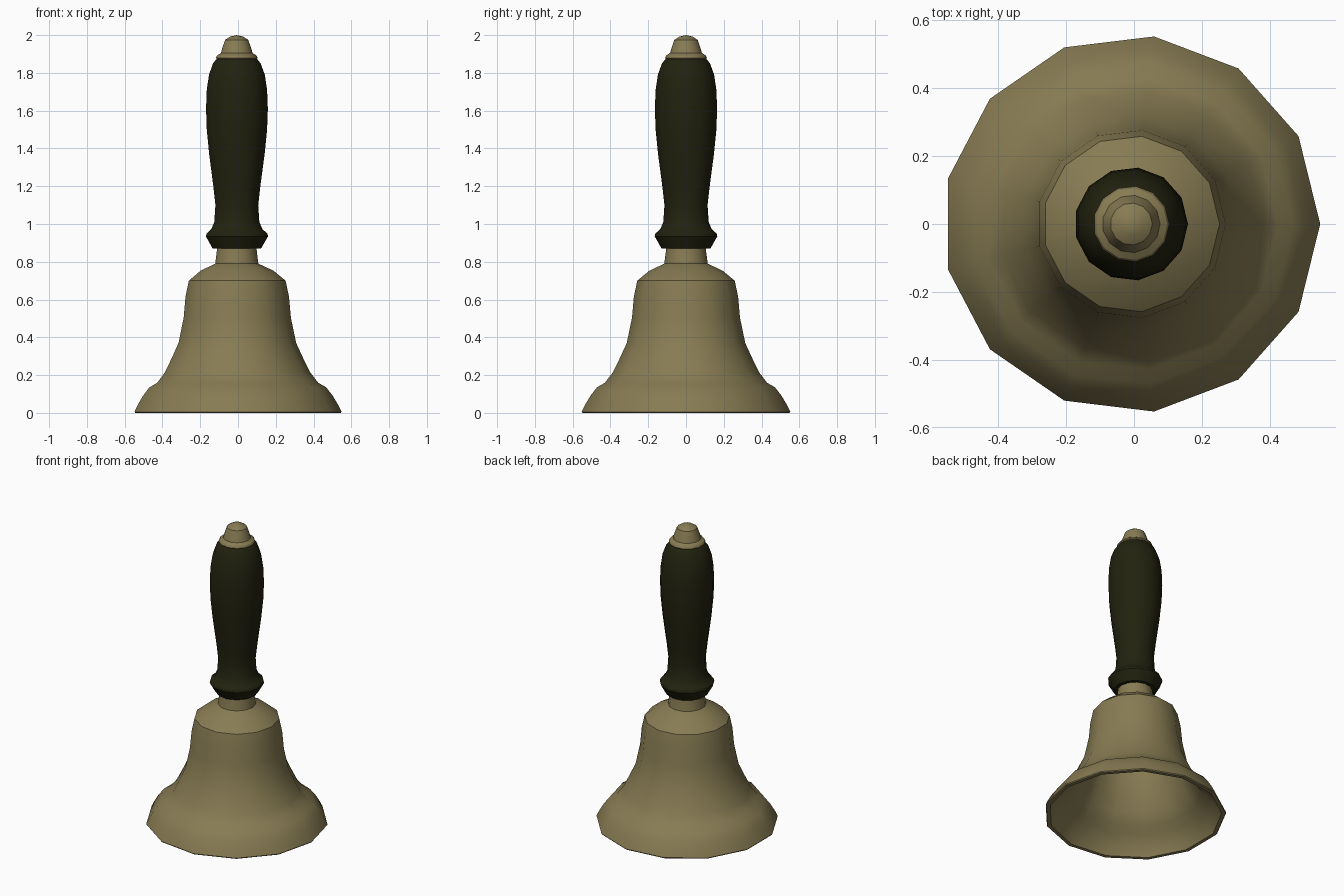
import bpy
import bmesh
import math

SIDES = 13
CENTRE_X = -0.008

cube = bpy.data.objects.get("Cube")
if cube:
    bpy.data.objects.remove(cube, do_unlink=True)


def make_material(name, colour, roughness):
    mat = bpy.data.materials.new(name)
    mat.use_nodes = True
    mat.diffuse_color = colour
    shader = mat.node_tree.nodes["Principled BSDF"]
    shader.inputs["Base Color"].default_value = colour
    shader.inputs["Roughness"].default_value = roughness
    return mat


def lathe(name, profile, mat):
    """Spin a (radius, height) profile around the upright axis."""
    bm = bmesh.new()
    verts = [bm.verts.new((r, 0, z)) for r, z in profile]
    edges = [bm.edges.new(pair) for pair in zip(verts, verts[1:])]
    bmesh.ops.spin(bm, geom=verts + edges, cent=(0, 0, 0), axis=(0, 0, 1),
                   angle=math.tau, steps=SIDES, use_duplicate=False)
    bmesh.ops.remove_doubles(bm, verts=bm.verts, dist=0.0005)
    bmesh.ops.recalc_face_normals(bm, faces=bm.faces)
    mesh = bpy.data.meshes.new(name)
    bm.to_mesh(mesh)
    bm.free()
    mesh.materials.append(mat)
    obj = bpy.data.objects.new(name, mesh)
    obj.location.x = CENTRE_X
    bpy.context.collection.objects.link(obj)
    bpy.ops.object.select_all(action="DESELECT")
    obj.select_set(True)
    bpy.context.view_layer.objects.active = obj
    bpy.ops.object.shade_smooth_by_angle(angle=math.radians(30))
    return obj


brass = make_material("aged brass", (0.245, 0.2, 0.087, 1), 0.5)
wood = make_material("dark wood", (0.016, 0.016, 0.005, 1), 0.6)

# Hollow bell: neck, shoulder, waist and flared lip, then back up the inside
lathe("bell", [
    (0, 0.89), (0.105, 0.89), (0.108, 0.85), (0.116, 0.79), (0.195, 0.753),
    (0.26, 0.70), (0.278, 0.615), (0.288, 0.504), (0.316, 0.37),
    (0.353, 0.29), (0.39, 0.215), (0.432, 0.16), (0.475, 0.135),
    (0.51, 0.09), (0.537, 0.045), (0.556, 0.006), (0.552, 0),
    (0.528, 0), (0.507, 0.045), (0.45, 0.115), (0.405, 0.15),
    (0.36, 0.215), (0.287, 0.37), (0.258, 0.504), (0.23, 0.68),
    (0.17, 0.728), (0, 0.75),
], brass)

# Turned handle with a collar at its foot
lathe("handle", [
    (0, 0.87), (0.13, 0.87), (0.15, 0.905), (0.167, 0.935), (0.163, 0.95),
    (0.138, 0.972), (0.121, 1.01), (0.115, 1.1), (0.125, 1.19),
    (0.149, 1.37), (0.162, 1.5), (0.166, 1.61), (0.162, 1.71),
    (0.15, 1.79), (0.128, 1.85), (0.108, 1.875), (0, 1.875),
], wood)

# Finial on top
lathe("finial", [
    (0, 1.87), (0.105, 1.87), (0.112, 1.88), (0.106, 1.892),
    (0.085, 1.905), (0.078, 1.93), (0.062, 1.975), (0.035, 1.992), (0, 2.0),
], brass)
